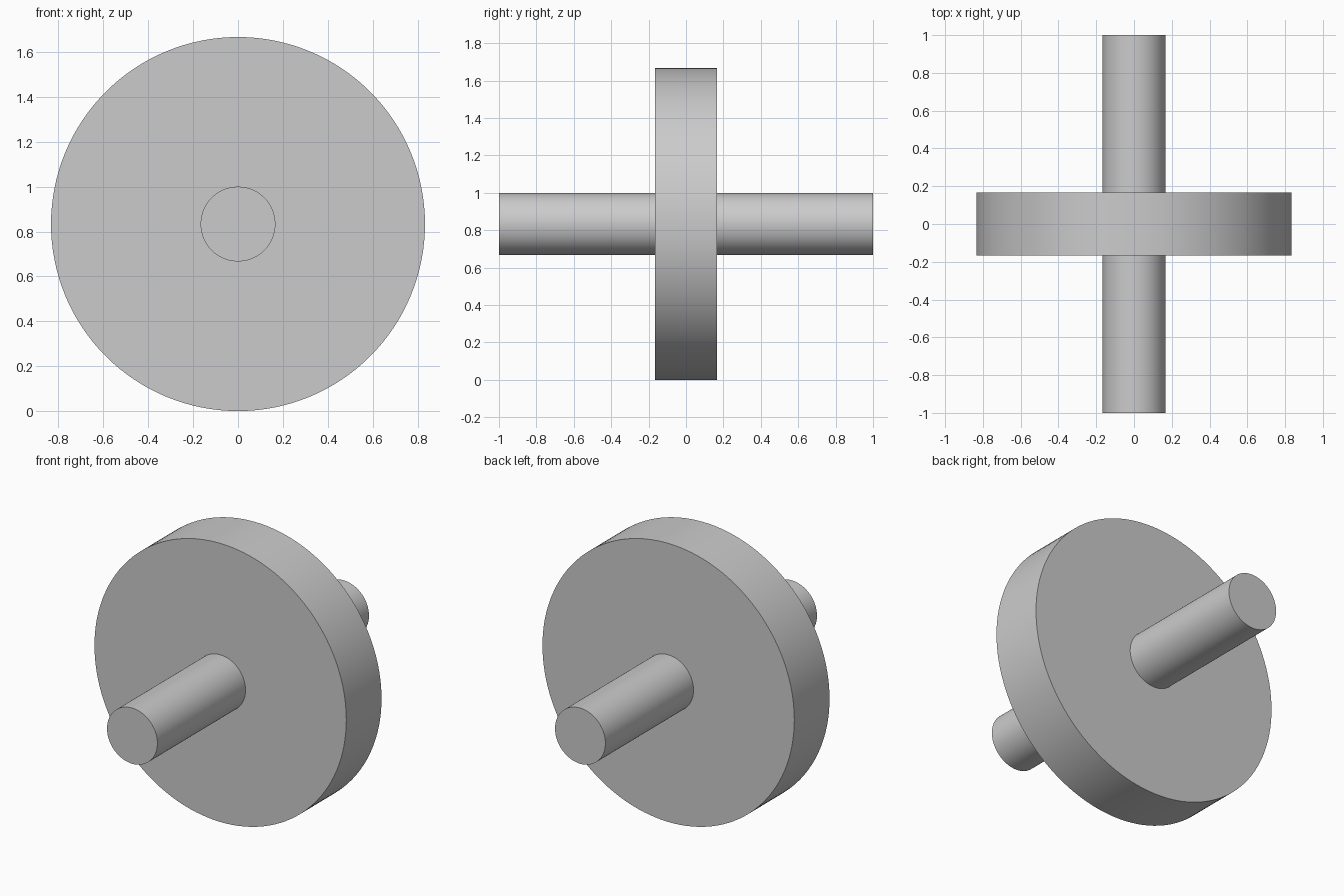
import bpy, bmesh, math
from mathutils import Matrix, Vector

if "Cube" in bpy.data.objects:
    bpy.data.objects.remove(bpy.data.objects["Cube"])

R_DISC, R_SHAFT = 5 / 6, 1 / 6
HALF_DISC, HALF_SHAFT = 1 / 6, 1.0
SEGMENTS = 128

grey = bpy.data.materials.new("light_grey")
grey.diffuse_color = (0.6, 0.6, 0.6, 1.0)
grey.use_nodes = True
grey.node_tree.nodes["Principled BSDF"].inputs["Base Color"].default_value = grey.diffuse_color

# Stepped half profile (radius, y) turned around the y axis
profile = [(0, -HALF_SHAFT), (R_SHAFT, -HALF_SHAFT), (R_SHAFT, -HALF_DISC),
           (R_DISC, -HALF_DISC), (R_DISC, HALF_DISC), (R_SHAFT, HALF_DISC),
           (R_SHAFT, HALF_SHAFT), (0, HALF_SHAFT)]

bm = bmesh.new()
verts = [bm.verts.new((r, y, 0)) for r, y in profile]
edges = [bm.edges.new(pair) for pair in zip(verts, verts[1:])]
bmesh.ops.spin(bm, geom=verts + edges, cent=(0, 0, 0), axis=(0, 1, 0),
               angle=math.tau, steps=SEGMENTS)
bmesh.ops.remove_doubles(bm, verts=bm.verts[:], dist=1e-5)
bmesh.ops.recalc_face_normals(bm, faces=bm.faces[:])
bmesh.ops.transform(bm, matrix=Matrix.Translation(Vector((0, 0, R_DISC))), verts=bm.verts[:])

# Wheel with its axle as one turned solid
mesh = bpy.data.meshes.new("wheel_and_axle")
bm.to_mesh(mesh)
bm.free()
mesh.materials.append(grey)
wheel = bpy.data.objects.new("wheel_and_axle", mesh)
bpy.context.collection.objects.link(wheel)
bpy.context.view_layer.objects.active = wheel
wheel.select_set(True)
bpy.ops.object.shade_smooth_by_angle(angle=math.radians(30))
